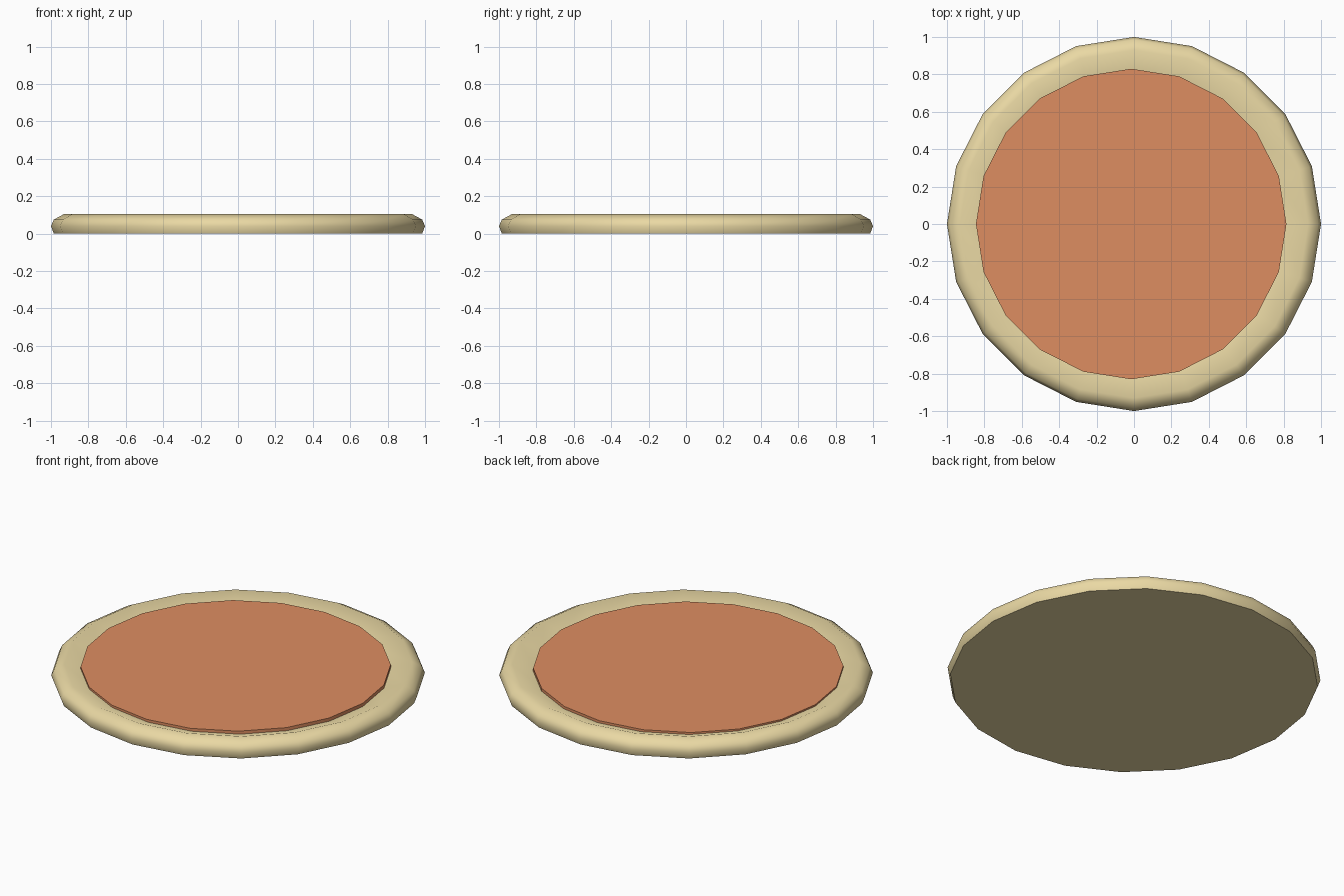
import bpy, bmesh, math

if "Cube" in bpy.data.objects:
    bpy.data.objects.remove(bpy.data.objects["Cube"])

SIDES = 20


def material(name, rgb):
    mat = bpy.data.materials.new(name)
    mat.diffuse_color = (*rgb, 1)
    mat.use_nodes = True
    mat.node_tree.nodes["Principled BSDF"].inputs["Base Color"].default_value = mat.diffuse_color
    return mat


def lathe(name, profile, mat, x=0.0, smooth=50):
    """Turn a (radius, z) profile, bottom to top, into a capped round part."""
    bm = bmesh.new()
    rings = []
    for r, z in profile:
        rings.append([bm.verts.new((r * math.cos(2 * math.pi * i / SIDES),
                                    r * math.sin(2 * math.pi * i / SIDES), z))
                      for i in range(SIDES)])
    for low, high in zip(rings, rings[1:]):
        for i in range(SIDES):
            j = (i + 1) % SIDES
            bm.faces.new((low[i], low[j], high[j], high[i]))
    bm.faces.new(rings[0][::-1])
    bm.faces.new(rings[-1])
    mesh = bpy.data.meshes.new(name)
    bm.to_mesh(mesh)
    bm.free()
    obj = bpy.data.objects.new(name, mesh)
    obj.location.x = x
    mesh.materials.append(mat)
    bpy.context.collection.objects.link(obj)
    bpy.ops.object.select_all(action='DESELECT')
    obj.select_set(True)
    bpy.context.view_layer.objects.active = obj
    bpy.ops.object.shade_smooth_by_angle(angle=math.radians(smooth))
    return obj


# Dough base with a raised, rounded rim that dips toward the middle
lathe("crust",
      [(0.985, 0), (1.0, 0.04), (0.985, 0.075), (0.93, 0.105), (0.80, 0.06)],
      material("dough", (0.82, 0.69, 0.37)))

# Thin sauce disc lying slightly off centre in the dip
lathe("sauce", [(0.83, 0.06), (0.83, 0.085)],
      material("sauce", (0.73, 0.27, 0.12)), x=-0.015, smooth=30)
